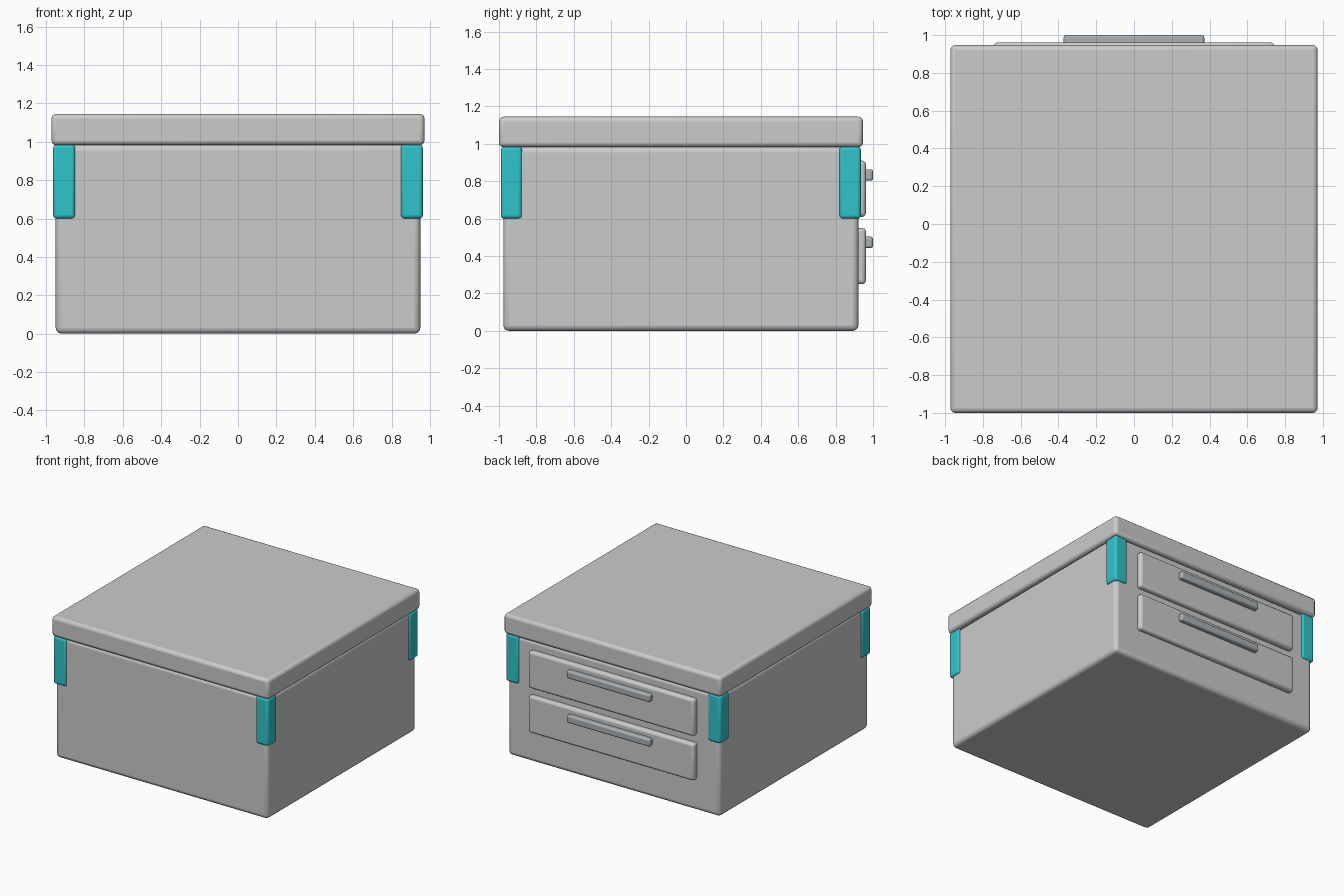
import bpy

if "Cube" in bpy.data.objects:
    bpy.data.objects.remove(bpy.data.objects["Cube"])


def material(name, color):
    m = bpy.data.materials.new(name)
    m.diffuse_color = color
    m.use_nodes = True
    m.node_tree.nodes["Principled BSDF"].inputs["Base Color"].default_value = m.diffuse_color
    return m


def rounded_box(name, x, y, z, radius, mat=None, segments=3):
    """Bevelled box spanning the given (min, max) ranges."""
    bpy.ops.mesh.primitive_cube_add(
        size=1, location=[(a + b) / 2 for a, b in (x, y, z)])
    ob = bpy.context.object
    ob.name = name
    ob.scale = [b - a for a, b in (x, y, z)]
    bpy.ops.object.transform_apply(location=False, rotation=False, scale=True)
    bev = ob.modifiers.new("edge_rounding", 'BEVEL')
    bev.width = radius
    bev.segments = segments
    bpy.ops.object.shade_smooth_by_angle()
    if mat:
        ob.data.materials.append(mat)
    return ob


teal = material("teal", (0.03, 0.56, 0.60, 1))
metal = material("handle_metal", (0.40, 0.44, 0.46, 1))

# Case and lid
rounded_box("case_body", (-0.95, 0.95), (-0.977, 0.922), (0, 0.985), 0.03)
rounded_box("lid", (-0.972, 0.972), (-1.0, 0.947), (0.982, 1.145), 0.025)

# Corner guards
for side in (-1, 1):
    xs = sorted((side * 0.963, side * 0.848))
    for end, ys in (("front", (-0.99, -0.877)), ("back", (0.82, 0.935))):
        label = "left" if side < 0 else "right"
        rounded_box(f"corner_guard_{end}_{label}", xs, ys, (0.60, 0.985), 0.018, teal)

# Drawers with bar handles on the back face
for label, z0 in (("upper", 0.61), ("lower", 0.25)):
    rounded_box(f"drawer_{label}", (-0.742, 0.742), (0.88, 0.962),
                (z0, z0 + 0.30), 0.02)
    rounded_box(f"handle_{label}", (-0.372, 0.372), (0.945, 1.0),
                (z0 + 0.193, z0 + 0.254), 0.013, metal)
